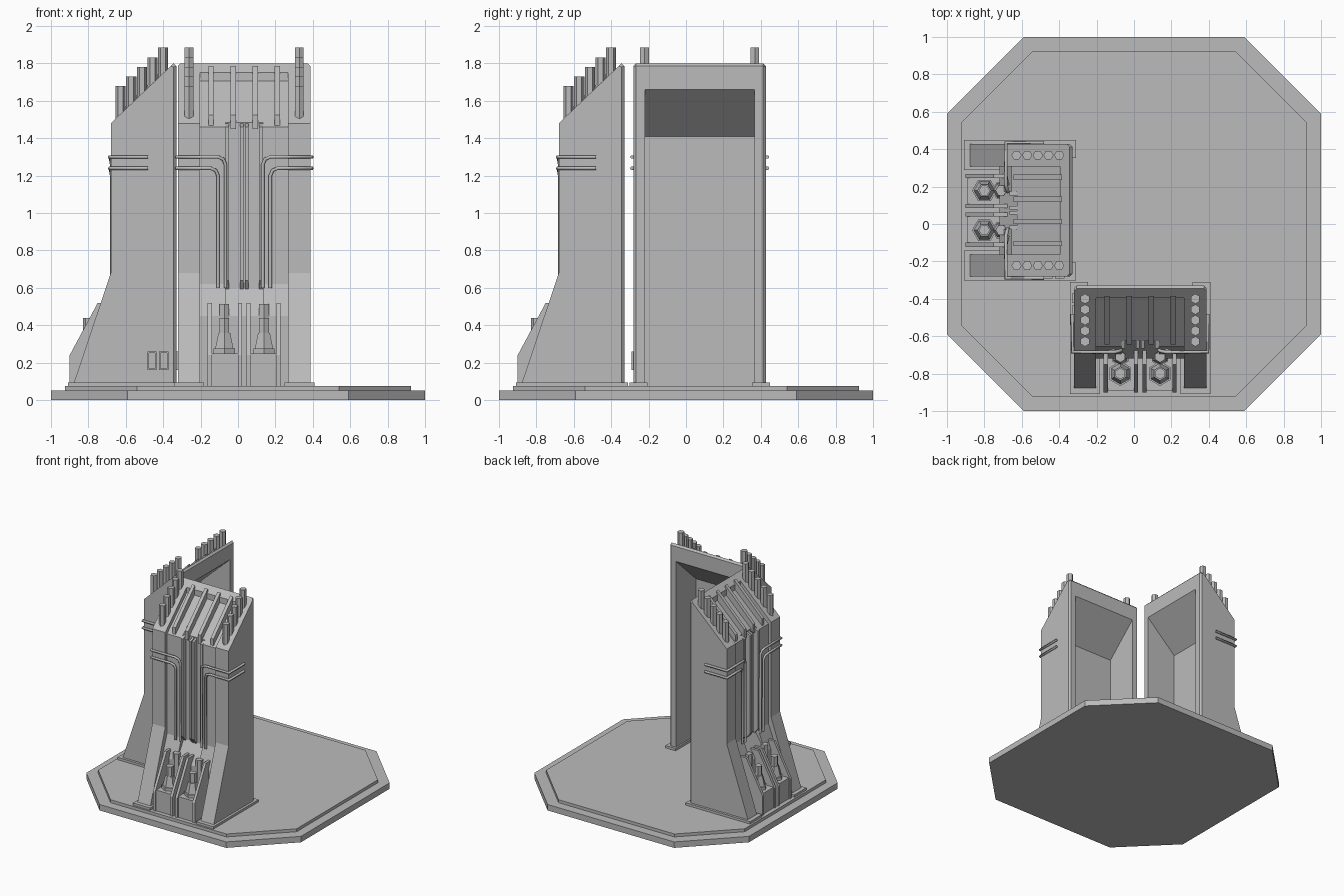
import bpy, bmesh
from mathutils import Matrix, Vector

cube = bpy.data.objects.get("Cube")
if cube:
    bpy.data.objects.remove(cube)

GREY = (0.5, 0.5, 0.5, 1)
mat = bpy.data.materials.new("concrete grey")
mat.use_nodes = True
mat.diffuse_color = GREY
mat.node_tree.nodes["Principled BSDF"].inputs["Base Color"].default_value = GREY


def prism(bm, profile, u0, u1, far=None):
    """Extrude a (depth, height) profile across u, optionally to another profile."""
    a = [bm.verts.new((u0, d, z)) for d, z in profile]
    b = [bm.verts.new((u1, d, z)) for d, z in far or profile]
    bm.faces.new(a)
    bm.faces.new(b[::-1])
    n = len(a)
    for i in range(n):
        j = (i + 1) % n
        bm.faces.new((a[i], b[i], b[j], a[j]))


def box(bm, u0, u1, d0, d1, z0, z1):
    prism(bm, [(d0, z0), (d1, z0), (d1, z1), (d0, z1)], u0, u1)


def hexagon(bm, u, d, z0, z1, r0, r1):
    bmesh.ops.create_cone(bm, cap_ends=True, segments=6, radius1=r0, radius2=r1,
                          depth=z1 - z0, matrix=Matrix.Translation((u, d, (z0 + z1) / 2)))


def finish(name, bm, place=Matrix()):
    bm.transform(place)
    bmesh.ops.recalc_face_normals(bm, faces=bm.faces)
    mesh = bpy.data.meshes.new(name)
    bm.to_mesh(mesh)
    bm.free()
    mesh.materials.append(mat)
    bpy.context.collection.objects.link(bpy.data.objects.new(name, mesh))


# Octagonal base of two slabs
for name, r, c, z0, z1 in (("base_slab", 1, 0.59, 0, 0.05), ("base_top", 0.925, 0.54, 0.05, 0.075)):
    bm = bmesh.new()
    ring = [(r, -c), (r, c), (c, r), (-c, r), (-r, c), (-r, -c), (-c, -r), (c, -r)]
    face = bm.faces.new([bm.verts.new((x, y, z0)) for x, y in ring])
    up = bmesh.ops.extrude_face_region(bm, geom=[face])["geom"]
    bmesh.ops.translate(bm, vec=(0, 0, z1 - z0), verts=[v for v in up if isinstance(v, bmesh.types.BMVert)])
    finish(name, bm)

FRONT = [(-0.885, 0.07), (-0.68, 0.68), (-0.68, 1.48)]
HOLLOW = [(-0.33, 1.66), (-0.6, 1.41), (-0.6, 0.07)]


def roof(d):
    return 1.48 + (d + 0.68) * 0.955


def build_shell(bm, s):
    # Outer wall with chamfered back edge, then front pier over the hollow
    wall = FRONT + [(-0.345, 1.8), (-0.33, 1.785), (-0.33, 0.07)]
    edge = FRONT + [(-0.36, roof(-0.36)), (-0.345, 1.78), (-0.345, 0.07)]
    prism(bm, wall, s * 0.293, s * 0.34)
    prism(bm, wall, s * 0.34, s * 0.355, edge)
    prism(bm, FRONT + [(-0.345, 1.8), (-0.33, 1.785)] + HOLLOW, s * 0.235, s * 0.293)
    # Recessed centre with sunken roof panel, and a deeper middle channel
    top = [(-0.395, 1.705), (-0.395, 1.752), (-0.345, 1.8), (-0.33, 1.785)]
    prism(bm, [(-0.72, 0.07), (-0.72, 0.45), (-0.655, 0.62), (-0.655, 1.46)] + top + HOLLOW,
          s * 0.1, s * 0.235)
    prism(bm, [(-0.72, 0.07), (-0.72, 0.45), (-0.625, 0.6), (-0.625, 1.485)] + top + HOLLOW,
          0, s * 0.1)


def build_ribs(bm, s):
    # Sloping roof ribs and upright channel ribs
    for u in (0.059, 0.177):
        prism(bm, [(-0.645, 1.45), (-0.645, 1.525), (-0.385, 1.785), (-0.385, 1.7)],
              s * (u - 0.014), s * (u + 0.014))
    for u0, u1 in ((0.004, 0.022), (0.08, 0.1)):
        prism(bm, [(-0.62, 0.58), (-0.665, 0.64), (-0.665, 1.46), (-0.62, 1.48)], s * u0, s * u1)


def build_foot(bm, s):
    box(bm, s * 0.28, s * 0.375, -0.91, -0.31, 0.07, 0.095)
    box(bm, s * 0.215, s * 0.28, -0.91, -0.6, 0.07, 0.095)


def build_bay(bm, s):
    # Low equipment bay between two sloping cheek walls
    box(bm, s * 0.012, s * 0.195, -0.89, -0.65, 0.07, 0.25)
    cheek = [(-0.9, 0.07), (-0.9, 0.24), (-0.75, 0.52), (-0.65, 0.52), (-0.65, 0.07)]
    for u in (0.012, 0.173):
        prism(bm, cheek, s * u, s * (u + 0.022))


def build_stacks(bm, s):
    for d, r, top in ((-0.8, 0.066, 0.44), (-0.71, 0.05, 0.515)):
        u = s * 0.106
        hexagon(bm, u, d, 0.25, 0.275, r, r)
        hexagon(bm, u, d, 0.275, 0.36, r * 0.85, r * 0.55)
        hexagon(bm, u, d, 0.35, top, 0.03, 0.03)


def build_posts(bm, s):
    for i in range(5):
        d = -0.628 + i * 0.057
        hexagon(bm, s * 0.295, d, roof(d) - 0.04, 1.68 + i * 0.051, 0.027, 0.027)


def build_side_frames(bm, s):
    # Two small rectangular frames on the inner side only
    if s > 0:
        return
    for d in (-0.46, -0.397):
        for e in (-0.025, 0.017):
            box(bm, -0.35, -0.365, d + e, d + e + 0.008, 0.16, 0.26)
        for z in (0.16, 0.252):
            box(bm, -0.35, -0.365, d - 0.025, d + 0.025, z, z + 0.008)


def build_pipes(name, place):
    curve = bpy.data.curves.new(name, "CURVE")
    curve.dimensions = "3D"
    curve.bevel_depth = 0.01
    curve.bevel_resolution = 1
    curve.use_fill_caps = True
    curve.materials.append(mat)
    for s in (-1, 1):
        for z, u in ((1.3, 0.1), (1.24, 0.14)):
            path = [(0.362, -0.48, z), (0.362, -0.685, z), (u + 0.04, -0.685, z),
                    (u + 0.012, -0.68, z - 0.012), (u, -0.675, z - 0.04), (u, -0.675, 0.6)]
            spline = curve.splines.new("POLY")
            spline.points.add(len(path) - 1)
            for point, (pu, pd, pz) in zip(spline.points, path):
                point.co = (place @ Vector((s * pu, pd, pz))).to_4d()
    bpy.context.collection.objects.link(bpy.data.objects.new(name, curve))


# Two matching towers, mirrored across the diagonal
PARTS = {"shell": build_shell, "ribs": build_ribs, "foot": build_foot, "bay": build_bay,
         "stacks": build_stacks, "posts": build_posts, "side_frames": build_side_frames}
swap = Matrix(((0, 1, 0, 0), (1, 0, 0, 0), (0, 0, 1, 0), (0, 0, 0, 1)))
towers = {"front_tower": Matrix.Translation((0.033, 0, 0)),
          "right_tower": Matrix.Translation((0, 0.073, 0)) @ swap}
for tower, place in towers.items():
    for part, build in PARTS.items():
        bm = bmesh.new()
        for s in (-1, 1):
            build(bm, s)
        finish(tower + "_" + part, bm, place)
    build_pipes(tower + "_pipes", place)
